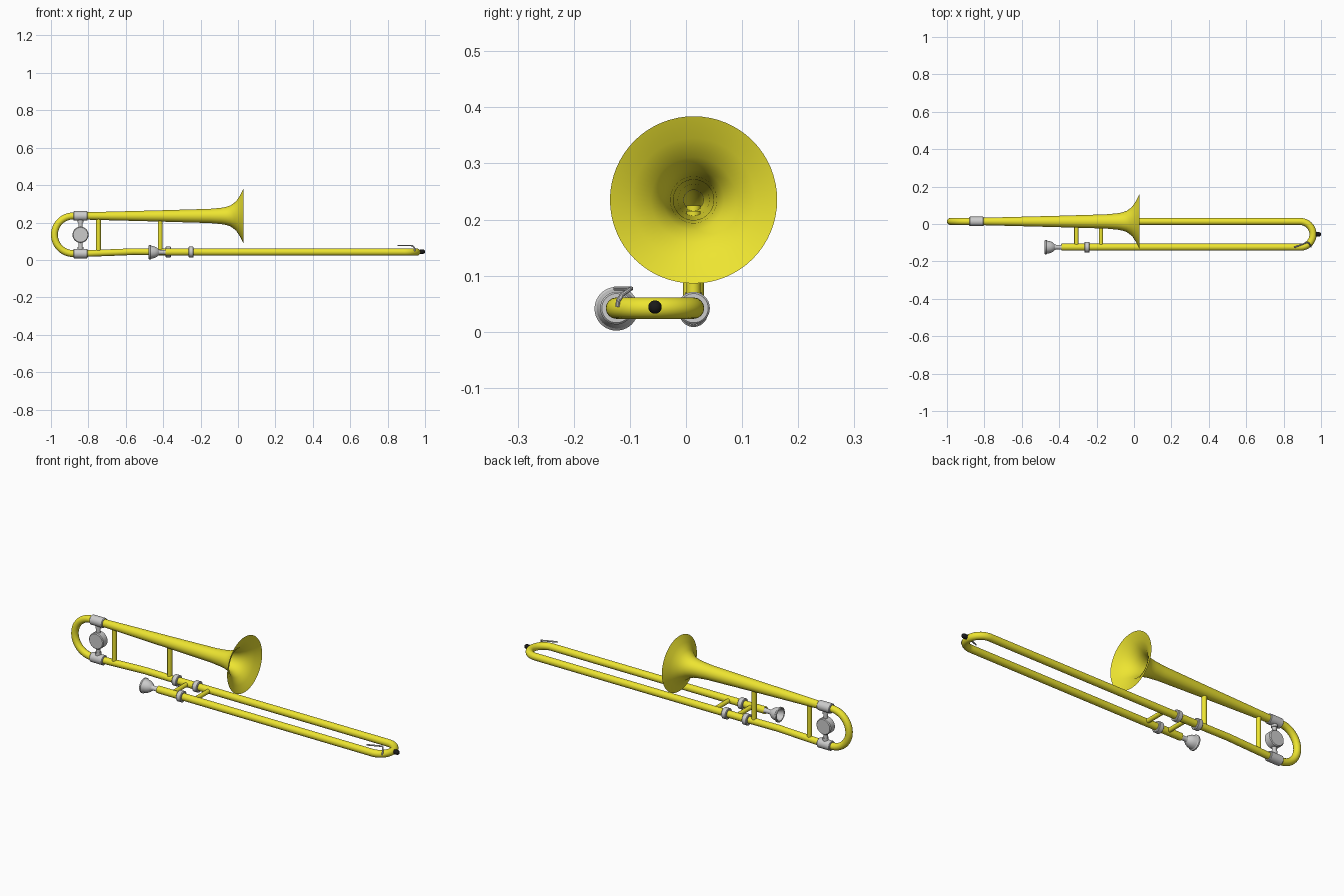
import bpy, bmesh, math
from mathutils import Vector

if "Cube" in bpy.data.objects:
    bpy.data.objects.remove(bpy.data.objects["Cube"])

Y_BELL, Y_FRONT = 0.0135, -0.124     # the two parallel planes of the instrument
Z_BELL, Z_LOW, Z_SLIDE = 0.235, 0.034, 0.042
TUBE_R = 0.0185


def material(name, rgb):
    m = bpy.data.materials.new(name)
    m.diffuse_color = (*rgb, 1)
    m.use_nodes = True
    m.node_tree.nodes["Principled BSDF"].inputs["Base Color"].default_value = m.diffuse_color
    return m


brass = material("brass", (0.85, 0.78, 0.03))
black = material("black", (0.01, 0.01, 0.01))


def finish(ob, mat=None, angle=28):
    if mat:
        ob.data.materials.append(mat)
    bpy.ops.object.select_all(action='DESELECT')
    ob.select_set(True)
    bpy.context.view_layer.objects.active = ob
    bpy.ops.object.shade_smooth_by_angle(angle=math.radians(angle))
    return ob


def lathe(name, profile, start, axis=(1, 0, 0), mat=None, closed=True, seg=40):
    """Spin (distance, radius) points about an axis through start."""
    bm = bmesh.new()
    rot = Vector((1, 0, 0)).rotation_difference(Vector(axis))
    rings = []
    for d, r in profile:
        if r == 0:
            rings.append([bm.verts.new(rot @ Vector((d, 0, 0)))] * seg)
        else:
            rings.append([bm.verts.new(rot @ Vector((d, r * math.cos(a), r * math.sin(a))))
                          for a in (2 * math.pi * i / seg for i in range(seg))])
    pairs = list(zip(rings, rings[1:])) + ([(rings[-1], rings[0])] if closed else [])
    for a, b in pairs:
        for i in range(seg):
            j = (i + 1) % seg
            bm.faces.new(dict.fromkeys((a[i], a[j], b[j], b[i])))
    bmesh.ops.recalc_face_normals(bm, faces=bm.faces)
    me = bpy.data.meshes.new(name)
    bm.to_mesh(me)
    bm.free()
    ob = bpy.data.objects.new(name, me)
    ob.location = start
    bpy.context.collection.objects.link(ob)
    return finish(ob, mat)


def tube(name, points, radius, mat=None, caps=False, res=6):
    """Round pipe along a path of points."""
    cu = bpy.data.curves.new(name, 'CURVE')
    cu.dimensions = '3D'
    cu.bevel_depth, cu.bevel_resolution, cu.use_fill_caps = radius, res, caps
    sp = cu.splines.new('POLY')
    sp.points.add(len(points) - 1)
    for p, co in zip(sp.points, points):
        p.co = (*co, 1)
    ob = bpy.data.objects.new(name, cu)
    bpy.context.collection.objects.link(ob)
    bpy.ops.object.select_all(action='DESELECT')
    ob.select_set(True)
    bpy.context.view_layer.objects.active = ob
    bpy.ops.object.convert(target='MESH')
    return finish(bpy.context.view_layer.objects.active, mat)


def rod(name, a, b, r, mat=None):
    a, b = Vector(a), Vector(b)
    n = (b - a).length
    return lathe(name, [(0, 0), (0, r), (n, r), (n, 0)], a, (b - a) / n, mat, False, 24)


def ring(name, x, length, r_out, y, z):
    b = 0.003
    return lathe(name, [(0, 0.0175), (0, r_out - b), (b, r_out), (length - b, r_out),
                        (length, r_out - b), (length, 0.0175)], (x, y, z))


def half_turn(n=24):
    return [math.pi * i / n for i in range(n + 1)]


# Bell: outer wall out to the rim, then inner wall back
outer = [(-0.82, 0.0195), (-0.42, 0.030), (-0.15, 0.038), (-0.09, 0.0435), (-0.065, 0.048),
         (-0.04, 0.056), (-0.01, 0.078), (0.012, 0.112), (0.03, 0.149)]
inner = [(x + 0.001, r - 0.002) for x, r in outer[-2::-1]]
lathe("bell", outer + inner, (0, Y_BELL, Z_BELL), mat=brass, seg=64)

# Tuning bow at the back end
zc, rc = (Z_BELL + Z_LOW) / 2, (Z_BELL - Z_LOW) / 2
xc = -1 + rc + TUBE_R
bow = [(xc - rc * math.sin(a), Y_BELL, zc + rc * math.cos(a)) for a in half_turn()]
tube("tuning_bow", [(-0.83, Y_BELL, Z_BELL)] + bow + [(-0.83, Y_BELL, Z_LOW)], TUBE_R, brass)

# Lower neck pipe rising to the slide
tube("neck_pipe", [(-0.83, Y_BELL, Z_LOW), (-0.79, Y_BELL, Z_LOW + 0.001),
                   (-0.56, Y_BELL, Z_SLIDE + 0.002), (-0.36, Y_BELL, Z_SLIDE)], 0.0178, brass)

# Hand slide: two straight runs and the end bow
yc, rs = (Y_BELL + Y_FRONT) / 2, (Y_BELL - Y_FRONT) / 2
xs = 0.976 - rs - 0.019
end = [(xs + rs * math.sin(a), yc - rs * math.cos(a), Z_SLIDE) for a in half_turn()]
tube("hand_slide", [(-0.388, Y_FRONT, Z_SLIDE)] + end + [(-0.37, Y_BELL, Z_SLIDE)], 0.019, brass)

# Ferrules and slide collars
ring("upper_ferrule", -0.88, 0.076, 0.0255, Y_BELL, Z_BELL)
ring("lower_ferrule", -0.88, 0.076, 0.0255, Y_BELL, Z_LOW)
for name, x, y in (("rear_collar", -0.387, Y_BELL), ("middle_collar", -0.265, Y_BELL),
                   ("front_collar", -0.265, Y_FRONT)):
    ring(name, x, 0.028, 0.029, y, Z_SLIDE)

# Upright and cross braces
for i, (x, top) in enumerate(((-0.746, Z_BELL - 0.01), (-0.416, Z_BELL - 0.02))):
    rod(f"upright_brace_{i + 1}", (x, Y_BELL, 0.042), (x, Y_BELL, top), 0.0125, brass)
for i, x in enumerate((-0.308, -0.176)):
    rod(f"cross_brace_{i + 1}", (x, Y_FRONT, Z_SLIDE), (x, Y_BELL, Z_SLIDE), 0.0115, brass)

# Counterweight disc on its post with end sockets
xw = -0.842
rod("weight_post", (xw, Y_BELL, Z_LOW + 0.022), (xw, Y_BELL, Z_BELL - 0.022), 0.0115)
for name, z, s in (("upper_socket", Z_BELL, -1), ("lower_socket", Z_LOW, 1)):
    rod(name, (xw, Y_BELL, z + s * 0.02), (xw, Y_BELL, z + s * 0.036), 0.015)
lathe("counterweight", [(-0.021, 0), (-0.021, 0.039), (-0.017, 0.043), (0.017, 0.043),
                        (0.021, 0.039), (0.021, 0)], (xw, Y_BELL, zc), (0, 1, 0), closed=False)

# Mouthpiece: hollow cup, throat and shank
lathe("mouthpiece", [(0.045, 0.005), (0.03, 0.02), (0.012, 0.028), (0.002, 0.031), (0, 0.035),
                     (0.003, 0.039), (0.010, 0.039), (0.014, 0.035), (0.032, 0.031),
                     (0.046, 0.024), (0.056, 0.014), (0.066, 0.0115), (0.11, 0.0145),
                     (0.11, 0.005)], (-0.478, Y_FRONT, 0.041))

# Water key lever on the slide bow
tube("water_key", [(0.855, -0.126, 0.077), (0.925, -0.098, 0.077), (0.935, -0.101, 0.075),
                   (0.943, -0.114, 0.066), (0.946, -0.121, 0.055), (0.946, -0.122, 0.044)],
     0.004, caps=True, res=3)

# Rubber bumper at the slide tip
dome = [(0.016 + 0.012 * math.sin(a), 0.012 * math.cos(a)) for a in
        (math.pi / 2 * i / 6 for i in range(6))]
lathe("bumper", [(0, 0), (0, 0.012)] + dome + [(0.028, 0)], (0.972, yc, 0.044),
      mat=black, closed=False, seg=24)
